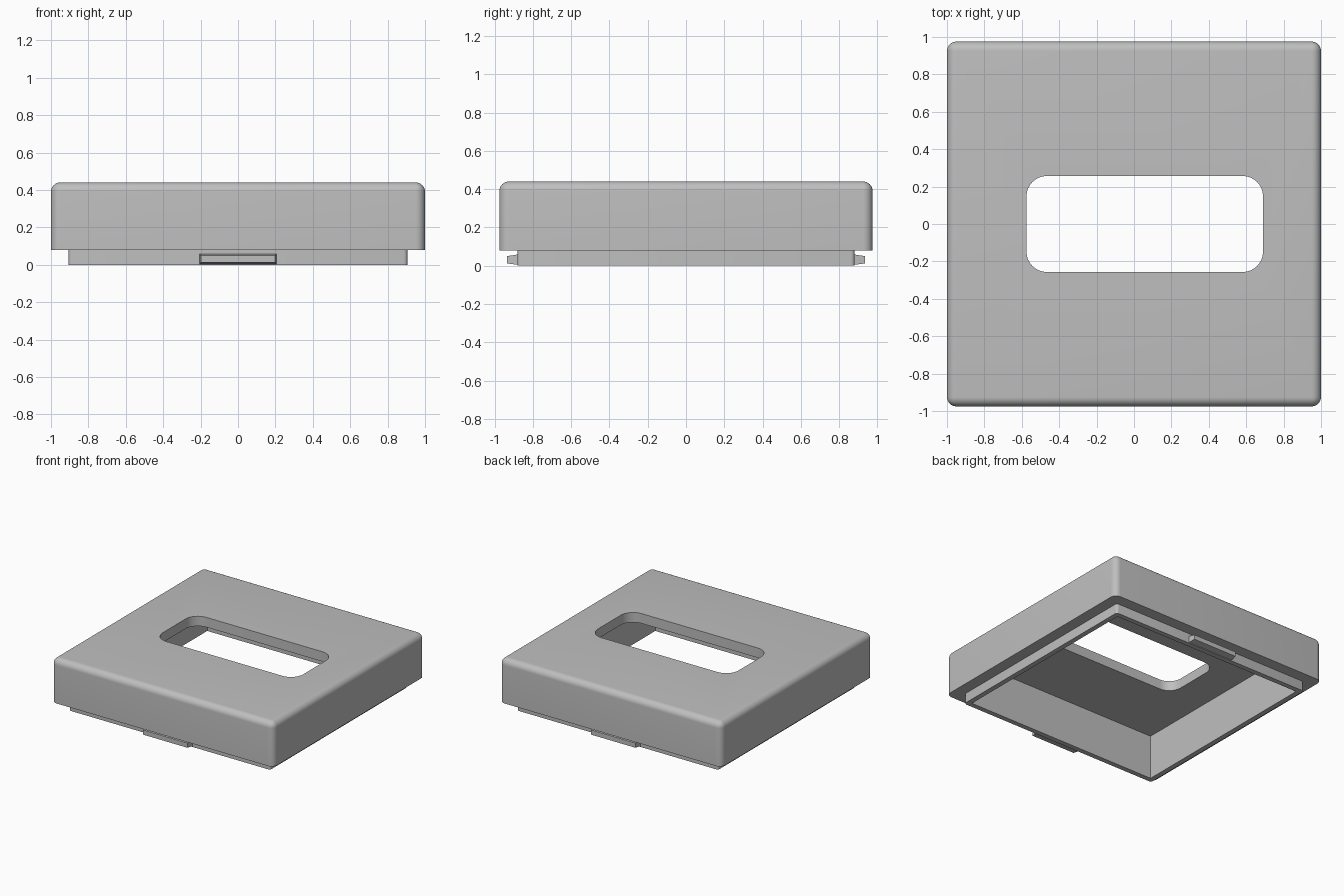
import bpy, bmesh, math

if "Cube" in bpy.data.objects:
    bpy.data.objects.remove(bpy.data.objects["Cube"], do_unlink=True)

grey = bpy.data.materials.new("light grey plastic")
grey.use_nodes = True
GREY = (0.52, 0.52, 0.52, 1)
grey.diffuse_color = GREY
grey.node_tree.nodes["Principled BSDF"].inputs["Base Color"].default_value = GREY


def block(name, x, y, z, radius=0, round_top=False, segments=8):
    """Box spanning the given ranges, with rounded upright (and top) edges."""
    bm = bmesh.new()
    bmesh.ops.create_cube(bm, size=1)
    for v in bm.verts:
        for i, (low, high) in enumerate((x, y, z)):
            v.co[i] = high if v.co[i] > 0 else low
    if radius:
        def wanted(e):
            a, b = e.verts
            upright = abs(a.co.z - b.co.z) > 0.001
            return upright or (round_top and a.co.z > z[1] - 0.001)
        bmesh.ops.bevel(bm, geom=[e for e in bm.edges if wanted(e)], offset=radius,
                        segments=segments, profile=0.5, affect='EDGES')
    mesh = bpy.data.meshes.new(name)
    bm.to_mesh(mesh)
    bm.free()
    mesh.materials.append(grey)
    ob = bpy.data.objects.new(name, mesh)
    bpy.context.collection.objects.link(ob)
    return ob


def combine(target, tool, operation):
    """Apply a boolean and discard the tool object."""
    mod = target.modifiers.new("cut", 'BOOLEAN')
    mod.object, mod.operation, mod.solver = tool, operation, 'EXACT'
    bpy.context.view_layer.objects.active = target
    bpy.ops.object.modifier_apply(modifier=mod.name)
    bpy.data.objects.remove(tool, do_unlink=True)


# Rounded cover with a recessed lip below it
cover = block("cover", (-1, 1), (-0.975, 0.975), (0.08, 0.44), 0.05, True)
lip = block("lip", (-0.906, 0.906), (-0.881, 0.881), (0, 0.2), 0.02, segments=4)
combine(cover, lip, 'UNION')

# Hollow underside and the off-centre window through the top
cavity = block("cavity", (-0.865, 0.865), (-0.84, 0.84), (-0.1, 0.36))
combine(cover, cavity, 'DIFFERENCE')
window = block("window", (-0.575, 0.69), (-0.257, 0.257), (0.2, 0.6), 0.11)
combine(cover, window, 'DIFFERENCE')

# Tapered snap tabs on the front and back of the lip
parts = [cover]
for name, side in (("front_tab", -1), ("back_tab", 1)):
    tab = block(name, (-0.207, 0.207), sorted((side * 0.87, side * 0.935)), (0.004, 0.06))
    for v in tab.data.vertices:
        if abs(v.co.y) > 0.9:
            v.co.x *= 0.96
            v.co.z = 0.05 if v.co.z > 0.03 else 0.012
    parts.append(tab)

# Smooth fillets, crisp corners
for ob in parts:
    bpy.ops.object.select_all(action='DESELECT')
    ob.select_set(True)
    bpy.context.view_layer.objects.active = ob
    bpy.ops.object.shade_smooth_by_angle(angle=math.radians(30))
